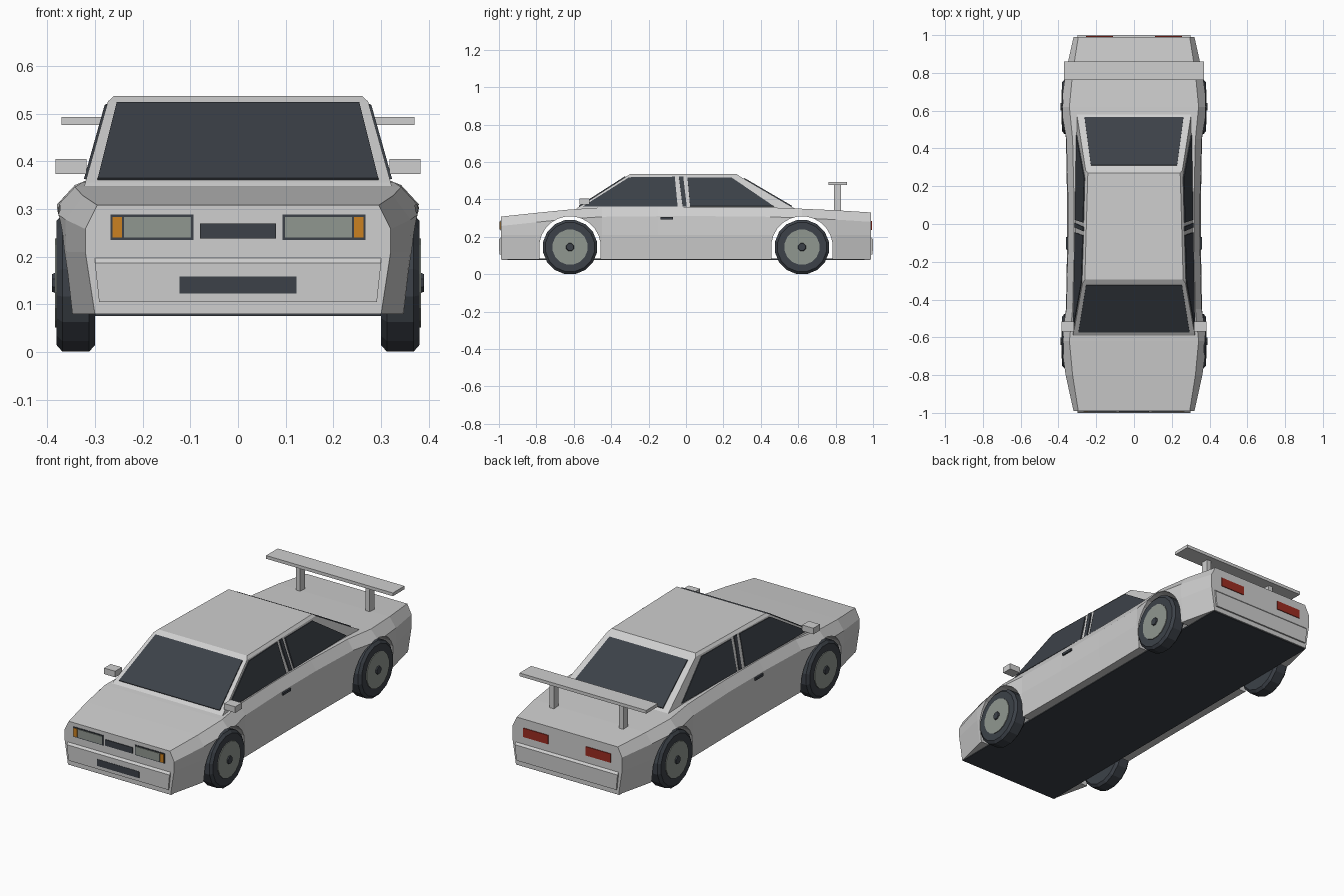
import bpy, bmesh, math
from mathutils import Vector, Matrix

if "Cube" in bpy.data.objects:
    bpy.data.objects.remove(bpy.data.objects["Cube"])


def material(name, r, g, b):
    m = bpy.data.materials.new(name)
    m.use_nodes = True
    m.diffuse_color = (r, g, b, 1)
    m.node_tree.nodes["Principled BSDF"].inputs["Base Color"].default_value = (r, g, b, 1)
    return m


paint = material("light grey paint", .62, .62, .62)
dark = material("dark glass and rubber", .045, .053, .065)
silver = material("grey lens and rim", .28, .31, .28)
amber = material("amber lamp", .6, .22, .015)
red = material("red lamp", .33, .025, .015)


def finish(name, bm, mat):
    bmesh.ops.recalc_face_normals(bm, faces=bm.faces)
    mesh = bpy.data.meshes.new(name)
    bm.to_mesh(mesh)
    bm.free()
    ob = bpy.data.objects.new(name, mesh)
    mesh.materials.append(mat)
    bpy.context.collection.objects.link(ob)
    return ob


def loft(name, rings, mat):
    bm = bmesh.new()
    rows = [[bm.verts.new(p) for p in ring] for ring in rings]
    n = len(rows[0])
    for a, b in zip(rows, rows[1:]):
        for i in range(n):
            j = (i + 1) % n
            bm.faces.new((a[i], a[j], b[j], b[i]))
    bm.faces.new(rows[0])
    bm.faces.new(rows[-1])
    return finish(name, bm, mat)


def box(name, x, y, z, mat):
    lo, hi = zip(x, y, z)
    ring = lambda h: [(x[0], y[0], h), (x[1], y[0], h), (x[1], y[1], h), (x[0], y[1], h)]
    return loft(name, [ring(lo[2]), ring(hi[2])], mat)


def plate(name, pts, mat, out, lift=.005):
    """Thin panel on a surface, raised towards the 'out' direction."""
    pts = [Vector(p) for p in pts]
    n = (pts[1] - pts[0]).cross(pts[2] - pts[0]).normalized()
    if n.dot(Vector(out)) < 0:
        n.negate()
    return loft(name, [[p - n * .003 for p in pts], [p + n * lift for p in pts]], mat)


def end_plate(name, x, z, y, mat, lift=.004):
    pts = [(x[0], y, z[0]), (x[1], y, z[0]), (x[1], y, z[1]), (x[0], y, z[1])]
    return plate(name, pts, mat, (0, y, 0), lift)


def disc(name, profile, x, y, z, mat, sides=16):
    """Turned part on the x axis; profile holds (offset, radius) pairs."""
    turn = [2 * math.pi * (i + .5) / sides for i in range(sides)]
    return loft(name, [[(x + o, y + r * math.sin(t), z + r * math.cos(t)) for t in turn]
                       for o, r in profile], mat)


# Lower body: distance from centre, half widths from sill to shoulder, top heights
half = [(.99, .30, .32, .32, .295, .308, .33),
        (.80, .345, .36, .362, .325, .328, .342),
        (.62, .368, .383, .388, .342, .346, .35),
        (.45, .348, .36, .358, .325, .357, .357),
        (.15, .345, .355, .35, .318, .36, .36)]


def section(y, sill, mid, upper, shoulder, top):
    side = [(sill, .08), (mid, .21), (upper, top - .05), (shoulder, top)]
    return [(x, y, z) for x, z in side] + [(-x, y, z) for x, z in reversed(side)]


rings = [section(-s[0], *s[1:5], s[5]) for s in half]
rings += [section(s[0], *s[1:5], s[6]) for s in reversed(half)]
body = loft("body_shell", rings, paint)

# Wheel arches cut through the shell
axle, hub_z, arch = .62, .145, .165
for y in (-axle, axle):
    cutters = [disc("arch_cutter", [(-.5, arch), (.5, arch)], 0, y, hub_z, paint, 24),
               box("arch_drop_cutter", (-.51, .51), (y - arch + .002, y + arch - .002),
                   (-.02, hub_z), paint)]
    for c in cutters:
        mod = body.modifiers.new("arch", "BOOLEAN")
        mod.object, mod.operation, mod.solver = c, "DIFFERENCE", "EXACT"
        bpy.context.view_layer.objects.active = body
        bpy.ops.object.modifier_apply(modifier=mod.name)
        bpy.data.objects.remove(c)

box("underbody_pan", (-.3, .3), (-.985, .985), (.076, .084), dark)


# Cabin with slanted pillars and a softened roof edge
def cabin_x(y, z):
    base, roof = .311 - .016 * y, .264 - .028 * y
    t = (z - .355) / .17
    return base + (roof - base) * t


def cabin_ring(z, front, rear, inset=0):
    a, b = cabin_x(front, min(z, .525)) - inset, cabin_x(rear, min(z, .525)) - inset
    return [(-a, front, z), (a, front, z), (b, rear, z), (-b, rear, z)]


loft("cabin", [cabin_ring(.34, -.6, .6), cabin_ring(.355, -.58, .575),
               cabin_ring(.525, -.315, .285), cabin_ring(.537, -.295, .27, .012)], paint)


# Windscreen and rear window
def sloped(name, low, high, out):
    (w0, y0, z0), (w1, y1, z1) = low, high
    plate(name, [(-w0, y0, z0), (w0, y0, z0), (w1, y1, z1), (-w1, y1, z1)], dark, out)


sloped("windscreen", (.294, -.571, .361), (.254, -.323, .52), (0, -1, 1))
sloped("rear_window", (.262, .565, .361), (.228, .31, .51), (0, 1, 1))

# Side glass, given as (y, z) outlines
side_glass = {"front_side_window": [(-.55, .362), (-.045, .362), (-.06, .52), (-.305, .517)],
              "pillar_trim": [(-.018, .362), (.004, .362), (-.015, .522), (-.038, .522)],
              "rear_side_window": [(.022, .362), (.47, .362), (.245, .515), (.008, .517)]}

for s, side in ((1, "left"), (-1, "right")):
    for name, outline in side_glass.items():
        plate(f"{side}_{name}", [(s * cabin_x(y, z), y, z) for y, z in outline],
              dark, (s, 0, 0))

    span = lambda a, b: (min(s * a, s * b), max(s * a, s * b))
    box(f"{side}_mirror", span(.318, .383), (-.57, -.515), (.373, .405), paint)
    box(f"{side}_door_handle", span(.34, .359), (-.135, -.07), (.292, .305), dark)
    box(f"{side}_wing_post", span(.19, .215), (.79, .83), (.33, .48), paint)

    # Lamps
    end_plate(f"{side}_headlamp_frame", span(.093, .267), (.235, .288), -.99, dark, .003)
    end_plate(f"{side}_headlamp_lens", span(.098, .239), (.24, .283), -.99, silver, .006)
    end_plate(f"{side}_indicator", span(.243, .263), (.24, .283), -.99, amber, .006)
    end_plate(f"{side}_tail_lamp", span(.11, .255), (.237, .284), .99, red)

    # Wheels
    for y, end in ((-axle, "front"), (axle, "rear")):
        tag = f"{side}_{end}"
        disc(f"{tag}_tyre", [(s * .30, .133), (s * .312, .147), (s * .368, .147),
                             (s * .38, .133)], 0, y, hub_z, dark)
        disc(f"{tag}_rim", [(s * .37, .095), (s * .384, .095)], 0, y, hub_z, silver)
        disc(f"{tag}_hub", [(s * .38, .024), (s * .39, .02)], 0, y, hub_z, dark, 8)

box("wing", (-.37, .37), (.763, .86), (.476, .493), paint)

# Bumpers with a sloping top edge
for d, end in ((-1, "front"), (1, "rear")):
    profile = [(.97, .105), (.998, .105), (1, .187), (.985, .203), (.97, .203)]
    loft(f"{end}_bumper", [[(x * (.97 if z < .15 else 1), d * y, z) for y, z in profile]
                           for x in (-.3, .3)], paint)

end_plate("grille", (-.08, .08), (.238, .27), -.99, dark)
end_plate("lower_intake", (-.123, .123), (.123, .158), -.997, dark)
